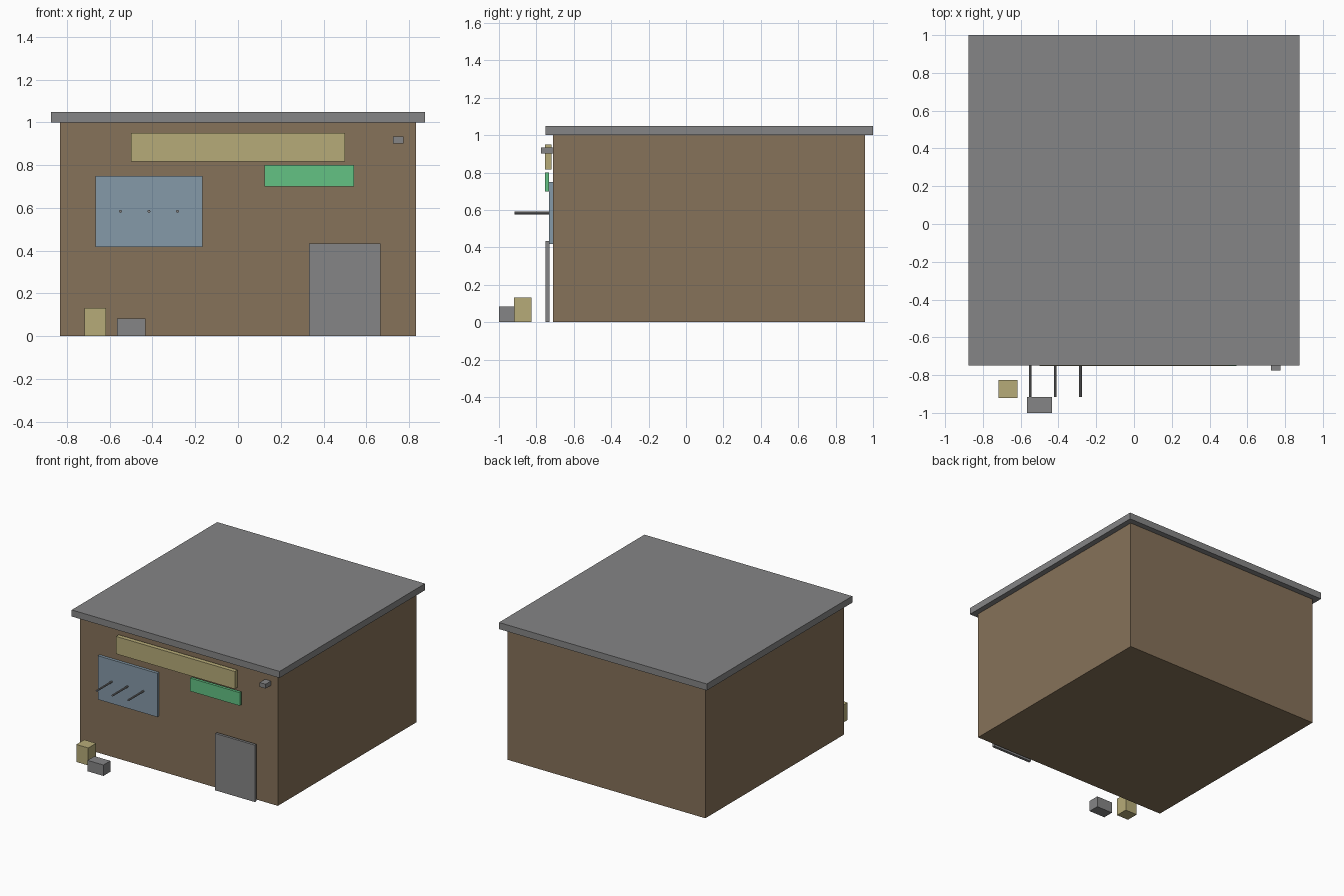
import bpy
import math

cube = bpy.data.objects.get("Cube")
if cube:
    bpy.data.objects.remove(cube, do_unlink=True)


def material(name, rgb):
    m = bpy.data.materials.new(name)
    m.use_nodes = True
    col = (*rgb, 1.0)
    m.diffuse_color = col
    m.node_tree.nodes["Principled BSDF"].inputs["Base Color"].default_value = col
    return m


brown = material("wall_brown", (0.24, 0.168, 0.1))
grey = material("concrete_grey", (0.235, 0.235, 0.238))
blue = material("window_blue", (0.235, 0.32, 0.395))
yellow = material("khaki_yellow", (0.47, 0.41, 0.19))
green = material("sign_green", (0.125, 0.54, 0.23))


def box(name, mat, xs, ys, zs):
    """Axis-aligned box from its extents."""
    spans = (xs, ys, zs)
    bpy.ops.mesh.primitive_cube_add(size=1, location=[sum(s) / 2 for s in spans])
    ob = bpy.context.object
    ob.name = name
    ob.scale = [s[1] - s[0] for s in spans]
    bpy.ops.object.transform_apply(location=False, rotation=False, scale=True)
    ob.data.materials.append(mat)
    return ob


# Building shell
box("walls", brown, (-0.833, 0.833), (-0.71, 0.957), (0, 1))
box("roof", grey, (-0.875, 0.875), (-0.75, 1), (1, 1.05))

# Front fittings
box("main_sign", yellow, (-0.5, 0.5), (-0.753, -0.72), (0.817, 0.95))
box("small_sign", green, (0.125, 0.542), (-0.753, -0.732), (0.7, 0.8))
box("window", blue, (-0.667, -0.167), (-0.732, -0.708), (0.417, 0.75))
box("door", grey, (0.333, 0.667), (-0.75, -0.73), (0, 0.433))
box("wall_lamp", grey, (0.725, 0.775), (-0.775, -0.709), (0.902, 0.935))

# Bars projecting from the window
for i in range(3):
    bpy.ops.mesh.primitive_cylinder_add(
        vertices=8, radius=0.007, depth=0.187,
        location=(-0.55 + i * 0.1333, -0.8235, 0.584),
        rotation=(math.pi / 2, 0, 0))
    bar = bpy.context.object
    bar.name = f"window_bar_{i + 1}"
    bar.data.materials.append(grey)

# Boxes standing on the ground outside
box("tall_crate", yellow, (-0.717, -0.617), (-0.92, -0.825), (0, 0.133))
box("low_crate", grey, (-0.567, -0.433), (-1, -0.917), (0, 0.083))
